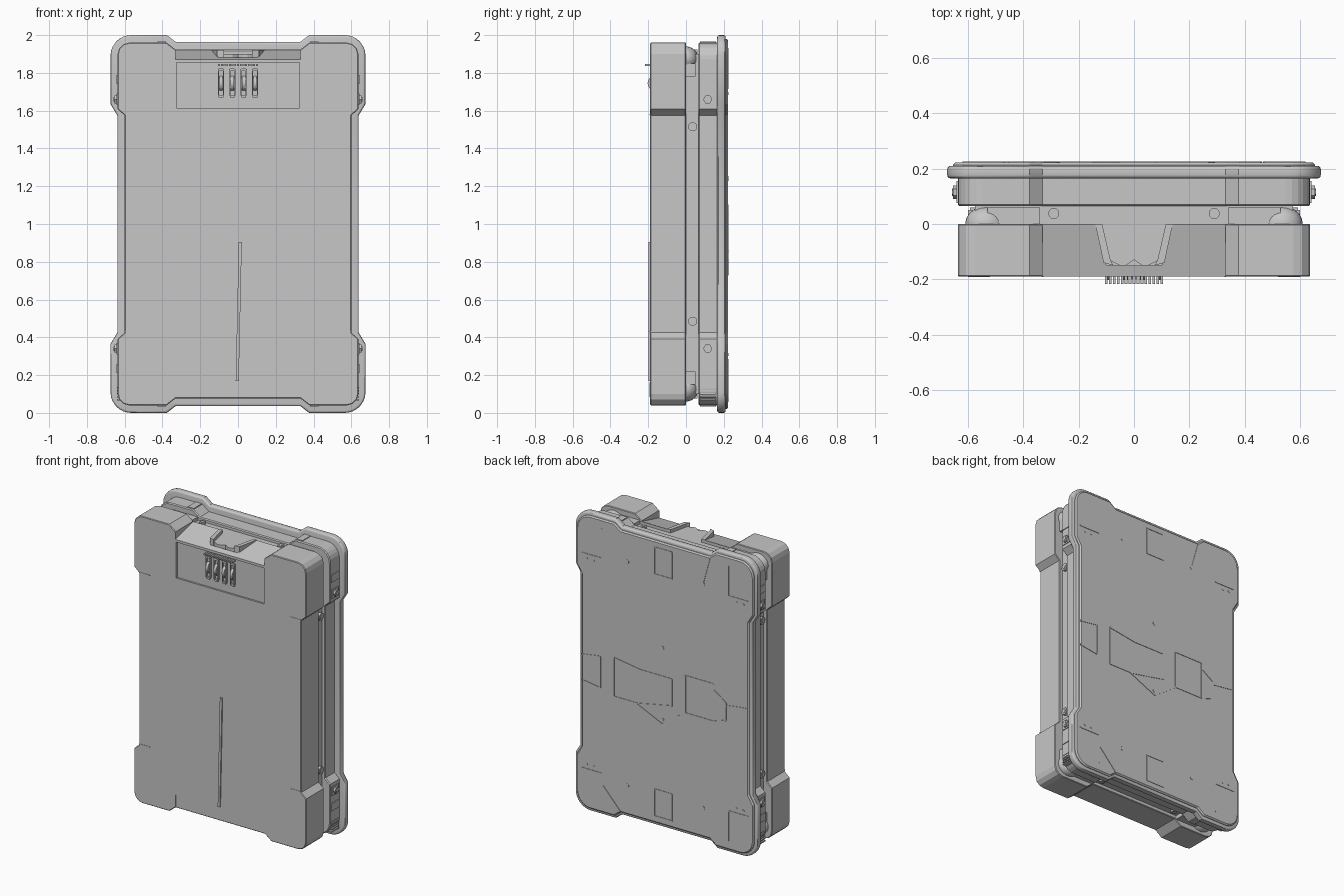
import bpy, bmesh, math
from mathutils import Vector

cube = bpy.data.objects.get("Cube")
if cube:
    bpy.data.objects.remove(cube, do_unlink=True)

grey = bpy.data.materials.new("plain grey")
grey.use_nodes = True
grey.diffuse_color = (0.57, 0.57, 0.57, 1)
grey.node_tree.nodes["Principled BSDF"].inputs["Base Color"].default_value = (0.57, 0.57, 0.57, 1)

MID = 1.0  # height of the case centre
BACK = 0.222  # rear face


def finish(ob, name, smooth=False):
    ob.name = name
    ob.data.materials.clear()
    ob.data.materials.append(grey)
    if smooth:
        bpy.ops.object.select_all(action="DESELECT")
        ob.select_set(True)
        bpy.context.view_layer.objects.active = ob
        bpy.ops.object.shade_smooth_by_angle()
    return ob


def prism(name, pts, lo, hi, axis="y", bevel=0, segments=1):
    """Extrude a 2D profile along an axis: y takes (x,z), x takes (y,z), z takes (x,y)."""
    place = {"y": lambda a, b, t: (a, t, b),
             "x": lambda a, b, t: (t, a, b),
             "z": lambda a, b, t: (a, b, t)}[axis]
    bm = bmesh.new()
    ring = [[bm.verts.new(place(a, b, t)) for a, b in pts] for t in (lo, hi)]
    caps = [bm.faces.new(r) for r in ring]
    n = len(pts)
    for i in range(n):
        j = (i + 1) % n
        bm.faces.new((ring[0][i], ring[0][j], ring[1][j], ring[1][i]))
    bmesh.ops.recalc_face_normals(bm, faces=bm.faces)
    if bevel:
        rims = {e for f in caps for e in f.edges}
        bmesh.ops.bevel(bm, geom=list(rims), offset=bevel, segments=segments,
                        profile=0.5, affect="EDGES")
    me = bpy.data.meshes.new(name)
    bm.to_mesh(me)
    bm.free()
    ob = bpy.data.objects.new(name, me)
    bpy.context.collection.objects.link(ob)
    return finish(ob, name, segments > 1)


def rect(x0, x1, z0, z1):
    return [(x0, z0), (x1, z0), (x1, z1), (x0, z1)]


def box(name, x, y, z):
    return prism(name, rect(*x, *z), *y)


def cylinder(name, loc, radius, depth, axis, sides=16):
    rot = (0, math.pi / 2, 0) if axis == "x" else (math.pi / 2, 0, 0) if axis == "y" else (0, 0, 0)
    bpy.ops.mesh.primitive_cylinder_add(vertices=sides, radius=radius, depth=depth,
                                        location=loc, rotation=rot)
    return finish(bpy.context.object, name, sides > 8)


def bolt(name, loc, radius, axis, sides=12):
    """Bolt head with a smaller raised centre."""
    cylinder(name, loc, radius, 0.026, axis, sides)
    cylinder(name + "_centre", loc, radius * 0.55, 0.032, axis, 6)


def case_outline(x, z, inset, radius, steps, ramp):
    """Rectangle with rounded corners that bulge past slightly inset sides."""
    quarter = [(x - inset, 0.575), (x, 0.575 + ramp)]
    for i in range(steps + 1):
        a = math.pi / 2 * i / steps
        quarter.append((x - radius + radius * math.cos(a), z - radius + radius * math.sin(a)))
    quarter += [(0.33 + inset * 1.3, z), (0.33, z - inset)]
    half = quarter + [(-a, b) for a, b in reversed(quarter)]
    return [(a, MID + b) for a, b in half + [(-a, -b) for a, b in half]]


def cut(target, cutter):
    cutter.hide_render = True
    mod = target.modifiers.new("cut", "BOOLEAN")
    mod.object = cutter
    mod.solver = "EXACT"
    bpy.context.view_layer.objects.active = target
    bpy.ops.object.modifier_apply(modifier=mod.name)
    bpy.data.objects.remove(cutter, do_unlink=True)


# Main shells, front to back
front = prism("front_shell", case_outline(0.637, 0.96, 0.037, 0.06, 3, 0.033), -0.19, 0.0, bevel=0.004)
prism("inner_core", rect(-0.575, 0.575, 0.1, 1.9), -0.01, 0.075)
prism("middle_shell", case_outline(0.637, 0.96, 0.037, 0.09, 6, 0.033), 0.065, 0.17, bevel=0.006)
prism("rear_rim", case_outline(0.675, 1.0, 0.036, 0.11, 8, 0.06), 0.165, 0.21, bevel=0.012, segments=3)
prism("rear_panel", case_outline(0.655, 0.98, 0.036, 0.1, 8, 0.06), 0.2, BACK, bevel=0.008)

# Gently sloped top, recessed lock panel and latch pocket in the front shell
cut(front, prism("slope_cutter", [(-0.3, 1.844), (0.1, 1.945), (0.1, 2.1), (-0.3, 2.1)], -0.33, 0.33, "x"))
cut(front, box("panel_cutter", (-0.325, 0.325), (-0.3, -0.178), (1.615, 1.855)))
cut(front, prism("pocket_cutter", [(-0.135, 0.1), (-0.135, 0), (-0.1, -0.15), (0.1, -0.15), (0.135, 0), (0.135, 0.1)],
                 1.86, 2.1, "z"))

# Number lock: four wheels in frames with a toothed bar above
for i in range(4):
    x = -0.09 + 0.06 * i
    for s in (-1, 1):
        box("wheel_frame_side", (x + s * 0.014 - 0.003, x + s * 0.014 + 0.003), (-0.19, -0.17), (1.68, 1.82))
    for z in (1.67, 1.81):
        box("wheel_frame_end", (x - 0.012, x + 0.012), (-0.19, -0.17), (z, z + 0.012))
    cylinder("number_wheel", (x, -0.16, 1.745), 0.043, 0.018, "x", 20)
for i in range(15):
    x = -0.1 + 0.2 * i / 14
    box("lock_tooth", (x - 0.005, x + 0.005), (-0.216, -0.17), (1.837, 1.847))

# Latch in its pocket
for s in (-1, 1):
    prism("latch_arm", [(s * 0.14, 0), (s * 0.115, 0), (s * 0.085, -0.13), (s * 0.075, -0.15), (s * 0.11, -0.14)],
          1.85, 1.922, "z")
flap = [(0.12, 0), (0.09, -0.13), (0.05, -0.15), (0.03, -0.15), (0, -0.13)]
prism("latch_flap", flap + [(-x, y) for x, y in reversed(flap[:-1])], 1.85, 1.9, "z")

# Narrow upright ridge on the front
prism("front_ridge", [(-0.012, 0.17), (0.004, 0.17), (0.02, 0.905), (0.004, 0.905)], -0.198, -0.18)

# Short score lines where the front corner guards begin
for s in (-1, 1):
    for z in (0.43, 1.58):
        box("guard_score_side", (s * 0.56 - 0.04, s * 0.56 + 0.04), (-0.192, -0.185), (z - 0.003, z + 0.003))
    box("guard_score_bottom", (s * 0.33 - 0.003, s * 0.33 + 0.003), (-0.192, -0.185), (0.083, 0.16))

# Corner pads, bolts and plates, mirrored to all four corners
for s in (-1, 1):
    for t in (-1, 1):
        bpy.ops.mesh.primitive_uv_sphere_add(segments=20, ring_count=12, location=(s * 0.535, 0, MID + t * 0.875))
        bpy.context.object.scale = (0.075, 0.065, 0.065)
        finish(bpy.context.object, "corner_pad", True)
        box("core_end_block", sorted((s * 0.34, s * 0.53)), (0, 0.06), sorted((MID + t * 0.88, MID + t * 0.925)))
        box("core_side_block", sorted((s * 0.55, s * 0.6)), (0.0, 0.05), sorted((MID + t * 0.78, MID + t * 0.85)))
        bolt("core_side_bolt", (s * 0.58, 0.035, MID + t * 0.515), 0.024, "x")
        bolt("core_end_bolt", (s * 0.29, 0.038, MID + t * 0.9), 0.02, "z")
        side = sorted((s * 0.62, s * 0.642))
        box("side_bolt_seat", side, (0.08, 0.15), sorted((MID + t * 0.63, MID + t * 0.69)))
        bolt("side_hex_bolt", (s * 0.642, 0.115, MID + t * 0.66), 0.024, "x", 6)
        box("side_plate", side, (0.075, 0.155), sorted((MID + t * 0.74, MID + t * 0.79)))
        box("end_plate", sorted((s * 0.38, s * 0.425)), (0.075, 0.16), sorted((MID + t * 0.95, MID + t * 0.965)))
    # Grip ribs low on each side
    for k in range(5):
        z = 0.07 + 0.016 * k
        box("side_grip_rib", sorted((s * 0.61, s * 0.64)), (0.075, 0.155), (z - 0.004, z + 0.004))


# Panel seams and rivets on the rear face
def seam(pts, closed=True):
    pairs = list(zip(pts, pts[1:] + pts[:1]))
    for a, b in pairs if closed else pairs[:-1]:
        a, b = Vector(a), Vector(b)
        n = (b - a).normalized().orthogonal() * 0.004
        prism("rear_seam", [a + n, b + n, b - n, a - n], BACK - 0.003, BACK + 0.003)


for s in (-1, 1):
    for t in (-1, 1):
        seam([(s * 0.62, MID + t * 0.72), (s * 0.47, MID + t * 0.72), (s * 0.47, MID + t * 0.92)], False)
        for x in (0.58, 0.53):
            cylinder("corner_rivet", (s * x, BACK, MID + t * 0.69), 0.008, 0.005, "y", 12)
        cylinder("rear_rivet", (s * 0.28, BACK, MID + t * 0.75), 0.013, 0.005, "y", 12)
for t in (-1, 1):
    seam(rect(-0.05, 0.08, *sorted((MID + t * 0.72, MID + t * 0.9))))
    cylinder("centre_rivet", (0.02, BACK, MID + t * 0.24), 0.013, 0.005, "y", 12)
seam([(0.62, 1.04), (0.48, 1.06), (0.48, 0.85), (0.62, 0.87)], False)
seam([(0.38, 1.08), (0.18, 1.05), (-0.05, 1.05), (-0.05, 0.87), (0.2, 0.82), (0.38, 0.82)])
seam(rect(-0.36, -0.15, 0.85, 1.1))
seam([(-0.36, 1.06), (-0.45, 1.0), (-0.45, 0.88), (-0.36, 0.85)], False)
seam([(0.22, 0.82), (0.02, 0.73), (-0.15, 0.85)], False)
seam([(-0.45, 0.98), (-0.6, 1.0)], False)
seam([(-0.28, 1.75), (-0.33, 1.93)], False)
seam([(0.46, 0.2), (0.33, 0.06)], False)
